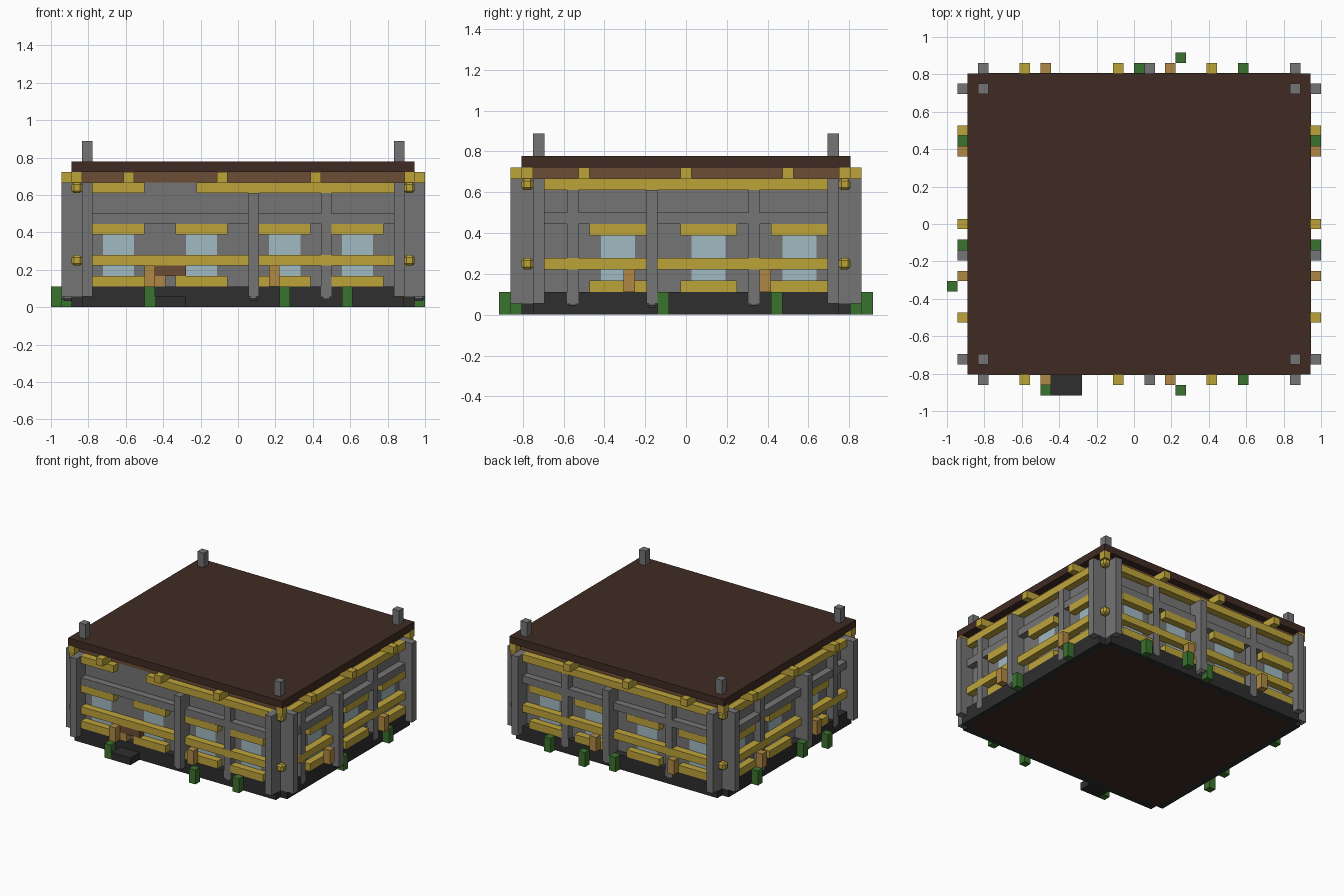
import bpy
import bmesh

old = bpy.data.objects.get("Cube")
if old:
    bpy.data.objects.remove(old, do_unlink=True)

U = 1 / 18  # one building block


def material(name, rgb):
    lin = [((c / 255 + 0.055) / 1.055) ** 2.4 for c in rgb] + [1]
    m = bpy.data.materials.new(name)
    m.use_nodes = True
    m.diffuse_color = lin
    m.node_tree.nodes["Principled BSDF"].inputs["Base Color"].default_value = lin
    return m


STONE = material("grey stone", (117, 117, 117))
GOLD = material("yellow timber", (190, 164, 58))
GLASS = material("pale glass", (160, 186, 194))
ROOF = material("dark brown wood", (64, 43, 35))
WOOD = material("brown wood", (108, 77, 53))
LAMP = material("orange lamp", (176, 137, 68))
LEAF = material("green leaf", (58, 114, 46))
DARK = material("charcoal stone", (46, 46, 47))


def build(name, mat, boxes, bevel=0):
    """Join boxes given as (x0, x1, y0, y1, z0, z1) in blocks."""
    bm = bmesh.new()
    for x0, x1, y0, y1, z0, z1 in boxes:
        verts = bmesh.ops.create_cube(bm, size=1)["verts"]
        for v in verts:
            v.co.x = (x0 if v.co.x < 0 else x1) * U
            v.co.y = (y0 if v.co.y < 0 else y1) * U
            v.co.z = (z0 if v.co.z < 0 else z1) * U
    if bevel:
        bmesh.ops.bevel(bm, geom=bm.edges[:], offset=bevel * U, segments=1, affect='EDGES')
    me = bpy.data.meshes.new(name)
    bm.to_mesh(me)
    bm.free()
    me.materials.append(mat)
    ob = bpy.data.objects.new(name, me)
    bpy.context.collection.objects.link(ob)


def on_side(side, a0, a1, d0, d1, z0, z1):
    """Box along a wall: a runs along it, d runs outward from its face."""
    if side == "front":
        return (a0, a1, -13.5 - d1, -13.5 - d0, z0, z1)
    if side == "back":
        return (a0, a1, 13.5 + d0, 13.5 + d1, z0, z1)
    if side == "left":
        return (16 + d0, 16 + d1, a0, a1, z0, z1)
    return (-15 - d1, -15 - d0, a0, a1, z0, z1)


# Core, floor, eave band and roof
build("floor", ROOF, [(-15, 16, -13.5, 13.5, 0, 2)])
build("walls", STONE, [(-15, 16, -13.5, 13.5, 2, 12)])
build("eave_band", WOOD, [(-15, 16, -13.5, 13.5, 12, 13)])
build("roof", ROOF, [(-16, 17, -14.5, 14.5, 13, 14)])
build("roof_finials", STONE, [(x, x + 1, y, y + 1, 14, 16)
                              for x in (-15, 15) for y in (-13.5, 12.5)])

# Timber ends crossing in the corner notches
corners = [(x, x + 1, y, y + 1) for x in (-16, 16) for y in (-14.5, 13.5)]
build("corner_timber_ends", GOLD, [c + (z, z + 1) for c in corners for z in (4, 11)], 0.2)
build("corner_eave_blocks", GOLD, [c + (12, 13) for c in corners])

# Each side: extent, window starts, main post, thin posts, rafters, lamps
LONG = dict(ends=(-15, 16), windows=(-13, -5, 3, 10), main=1,
            rafters=(-11, -2, 7), lamps=(-9, 3))
SHORT = dict(ends=(-13.5, 13.5), windows=(-7.5, 0.5, 8.5), main=-3.5,
             thin=(-10.5, 5.5), rafters=(-9.5, -0.5, 8.5), lamps=(-5.5, 6.5))
SIDES = {
    "front": dict(LONG, thin=(8,), plants=((-9, 2), (4, 2), (10, 1))),
    "back": dict(LONG, thin=(-8, 8), plants=((0, 1), (4, 2), (10, 1))),
    "left": dict(SHORT, plants=((-2.5, 1), (7.5, 1))),
    "right": dict(SHORT, plants=((-2.5, 1), (7.5, 1), (-6.5, 2))),
}

for side, s in SIDES.items():
    lo, hi = s["ends"]

    def row(part, mat, spans, d0, d1, z0, z1, bevel=0):
        build(side + "_" + part, mat,
              [on_side(side, a, a + w, d0, d1, z0, z1) for a, w in spans], bevel)

    inner = [(lo + 1, hi - lo - 2)]
    row("foundation", DARK, [(lo + 0.02, hi - lo - 0.04)], 0, 1, 0, 2)
    row("corner_posts", STONE, [(lo, 1), (hi - 1, 1)], 0, 2, 1, 12)
    row("main_post", STONE, [(s["main"], 1)], 0, 2, 1, 11)
    row("main_post_foot", STONE, [(s["main"], 1)], 0.5, 2, 0.6, 2, 0.25)
    row("thin_posts", STONE, [(a, 1) for a in s["thin"]], 0, 1.02, 1, 11)
    row("thin_post_feet", STONE, [(a, 1) for a in s["thin"]], 0.2, 1.02, 0.6, 2, 0.25)
    row("stone_rail", STONE, inner, 0, 0.97, 8, 9)
    row("timber_rail", GOLD, inner, 0, 1.04, 4, 5)
    if side == "front":  # gap in the top log above the entrance
        row("top_log", GOLD, [(-14, 5), (-4, 19)], 0, 1, 11, 12)
    else:
        row("top_log", GOLD, inner, 0, 1, 11, 12)
    row("rafter_ends", GOLD, [(a, 1) for a in s["rafters"]], 0, 2, 12, 13)

    # Windows with lintels and sills
    row("window_glass", GLASS, [(a, 3) for a in s["windows"]], 0, 0.04, 3, 7)
    frames = [(a - 1, 5) for a in s["windows"]]
    row("window_lintels", GOLD, frames, 0, 1, 7, 8)
    row("window_sills", GOLD, frames, 0, 1, 2, 3)

    # Lamps and plants
    row("lamps", LAMP, [(a, 1) for a in s["lamps"]], 1, 2, 2, 4)
    build(side + "_plants", LEAF,
          [on_side(side, a, a + 1, d, d + 1, 0, 2) for a, d in s["plants"]])

# Entrance
build("entrance_beam", WOOD, [on_side("front", -8, -5, 0, 1, 3, 4)])
build("entrance_bracket", LAMP, [on_side("front", -8, -7, 0, 1, 2, 3)])
build("entrance_step", DARK, [on_side("front", -8, -5, 1, 3, 0, 1)])
